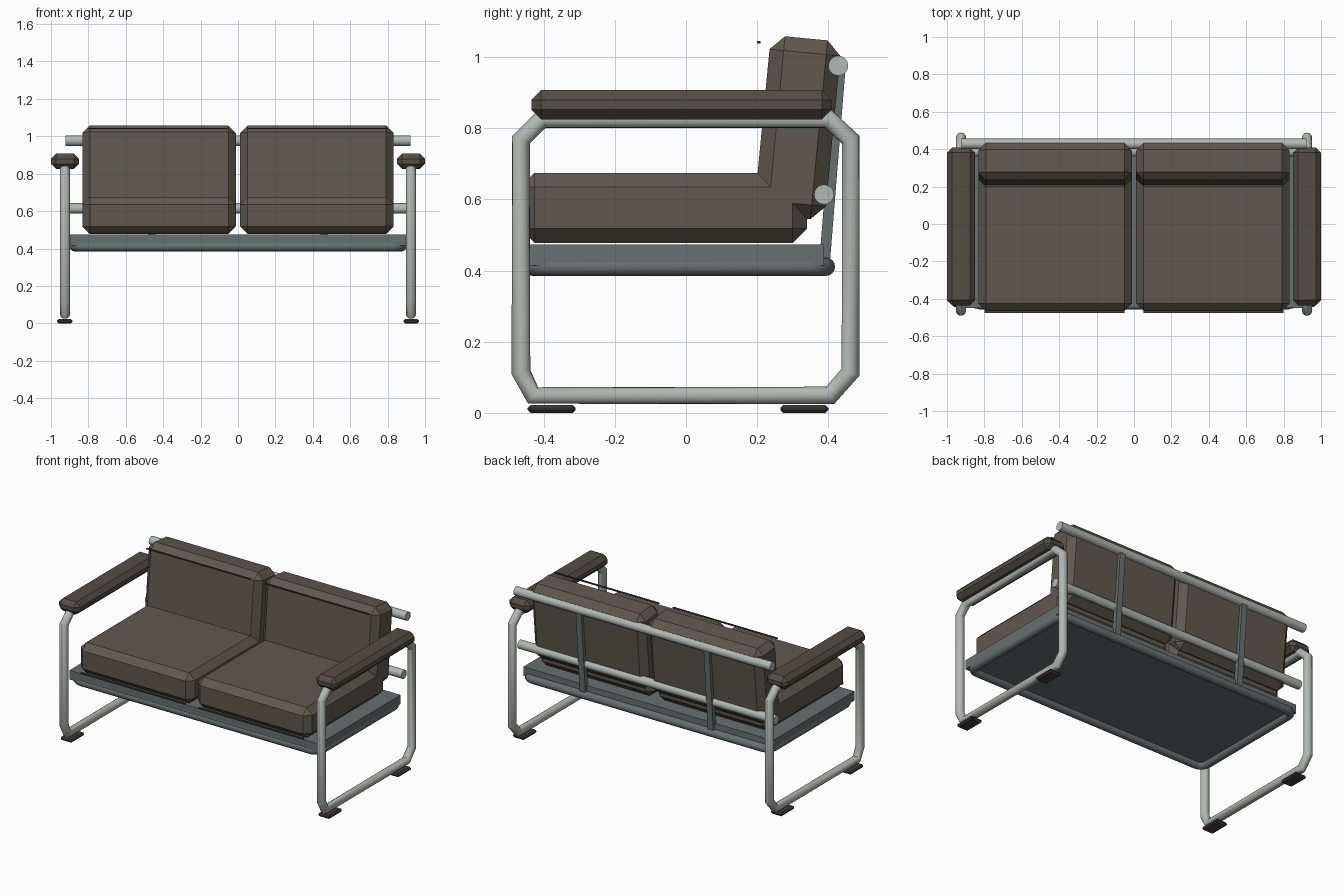
import bpy, bmesh, math
from mathutils import Vector

if "Cube" in bpy.data.objects:
    bpy.data.objects.remove(bpy.data.objects["Cube"])


def material(name, rgb):
    m = bpy.data.materials.new(name)
    m.diffuse_color = (*rgb, 1)
    m.use_nodes = True
    m.node_tree.nodes["Principled BSDF"].inputs["Base Color"].default_value = m.diffuse_color
    return m


FABRIC = material("brown_fabric", (0.115, 0.098, 0.077))
ARM = material("dark_brown_pad", (0.088, 0.074, 0.060))
DARK = material("dark_trim", (0.055, 0.045, 0.037))
METAL = material("light_metal", (0.44, 0.48, 0.45))
STEEL = material("grey_steel", (0.135, 0.165, 0.16))


def box(name, lo, hi, mat, bevel=0, tilt=0):
    """Box between two corners, chamfered, tilted about x through its centre."""
    lo, hi = Vector(lo), Vector(hi)
    bm = bmesh.new()
    bmesh.ops.create_cube(bm, size=1)
    bmesh.ops.scale(bm, vec=hi - lo, verts=bm.verts)
    if bevel:
        bmesh.ops.bevel(bm, geom=bm.edges[:], offset=bevel, segments=1,
                        affect='EDGES', profile=0.5)
    me = bpy.data.meshes.new(name)
    bm.to_mesh(me)
    bm.free()
    me.materials.append(mat)
    ob = bpy.data.objects.new(name, me)
    ob.location = (lo + hi) / 2
    ob.rotation_euler.x = tilt
    bpy.context.collection.objects.link(ob)
    return ob


def tube(name, points, radius, mat, closed=False):
    """Round tube along a path, turned into a mesh."""
    cu = bpy.data.curves.new(name, 'CURVE')
    cu.dimensions = '3D'
    cu.bevel_depth = radius
    cu.bevel_resolution = 6
    cu.use_fill_caps = True
    sp = cu.splines.new('POLY')
    sp.points.add(len(points) - 1)
    for p, co in zip(sp.points, points):
        p.co = (*co, 1)
    sp.use_cyclic_u = closed
    cu.materials.append(mat)
    ob = bpy.data.objects.new(name, cu)
    bpy.context.collection.objects.link(ob)
    bpy.ops.object.select_all(action='DESELECT')
    bpy.context.view_layer.objects.active = ob
    ob.select_set(True)
    bpy.ops.object.convert(target='MESH')
    bpy.ops.object.shade_smooth_by_angle(angle=math.radians(40))
    return ob


def rounded_rect(x, y0, y1, z, r, steps=4):
    pts = []
    for cx, cy, a0 in ((x - r, y1 - r, 0), (r - x, y1 - r, 90),
                       (r - x, y0 + r, 180), (x - r, y0 + r, 270)):
        for i in range(steps + 1):
            a = math.radians(a0 + 90 * i / steps)
            pts.append((cx + r * math.cos(a), cy + r * math.sin(a), z))
    return pts


TILT = math.radians(-5.5)
LOOP = [(-0.464, 0.115), (-0.464, 0.768), (-0.405, 0.826), (0.40, 0.826),
        (0.463, 0.768), (0.463, 0.115), (0.405, 0.049), (-0.43, 0.049)]

for side, s in (("left", -1), ("right", 1)):
    def sbox(name, x0, x1, y, z, mat, bevel=0, tilt=0):
        a, b = sorted((s * x0, s * x1))
        return box(f"{side}_{name}", (a, y[0], z[0]), (b, y[1], z[1]), mat, bevel, tilt)

    # side frame loop, arm pad and feet
    tube(f"{side}_side_frame", [(s * 0.925, y, z) for y, z in LOOP], 0.027, METAL, True)
    sbox("arm_pad", 0.85, 1.0, (-0.435, 0.41), (0.825, 0.907), ARM, 0.028)
    sbox("front_foot", 0.885, 0.968, (-0.445, -0.31), (0, 0.022), DARK, 0.008)
    sbox("back_foot", 0.885, 0.968, (0.265, 0.40), (0, 0.022), DARK, 0.008)

    # cushions with thin trim strips in front
    sbox("seat_cushion", 0.012, 0.832, (-0.466, 0.34), (0.478, 0.675), FABRIC, 0.04)
    sbox("back_cushion", 0.012, 0.832, (0.214, 0.414), (0.549, 1.054), FABRIC, 0.04, TILT)
    sbox("seat_trim", 0.05, 0.80, (-0.475, -0.463), (0.486, 0.494), DARK)
    sbox("back_trim", 0.05, 0.80, (0.200, 0.210), (1.038, 1.045), DARK)

    # slat joining the base to the back bars
    sbox("back_slat", 0.44, 0.48, (0.397, 0.427), (0.42, 0.985), STEEL, 0, math.radians(-4.6))

# back bars
for name, y, z in (("upper_back_bar", 0.428, 0.976), ("lower_back_bar", 0.388, 0.614)):
    tube(name, [(-0.922, y, z), (0.922, y, z)], 0.028, METAL)

# seat base: panel with a tube rim below
box("base_panel", (-0.897, -0.45, 0.415), (0.897, 0.388, 0.474), STEEL)
tube("base_rim", rounded_rect(0.875, -0.43, 0.393, 0.411, 0.05), 0.026, STEEL, True)
